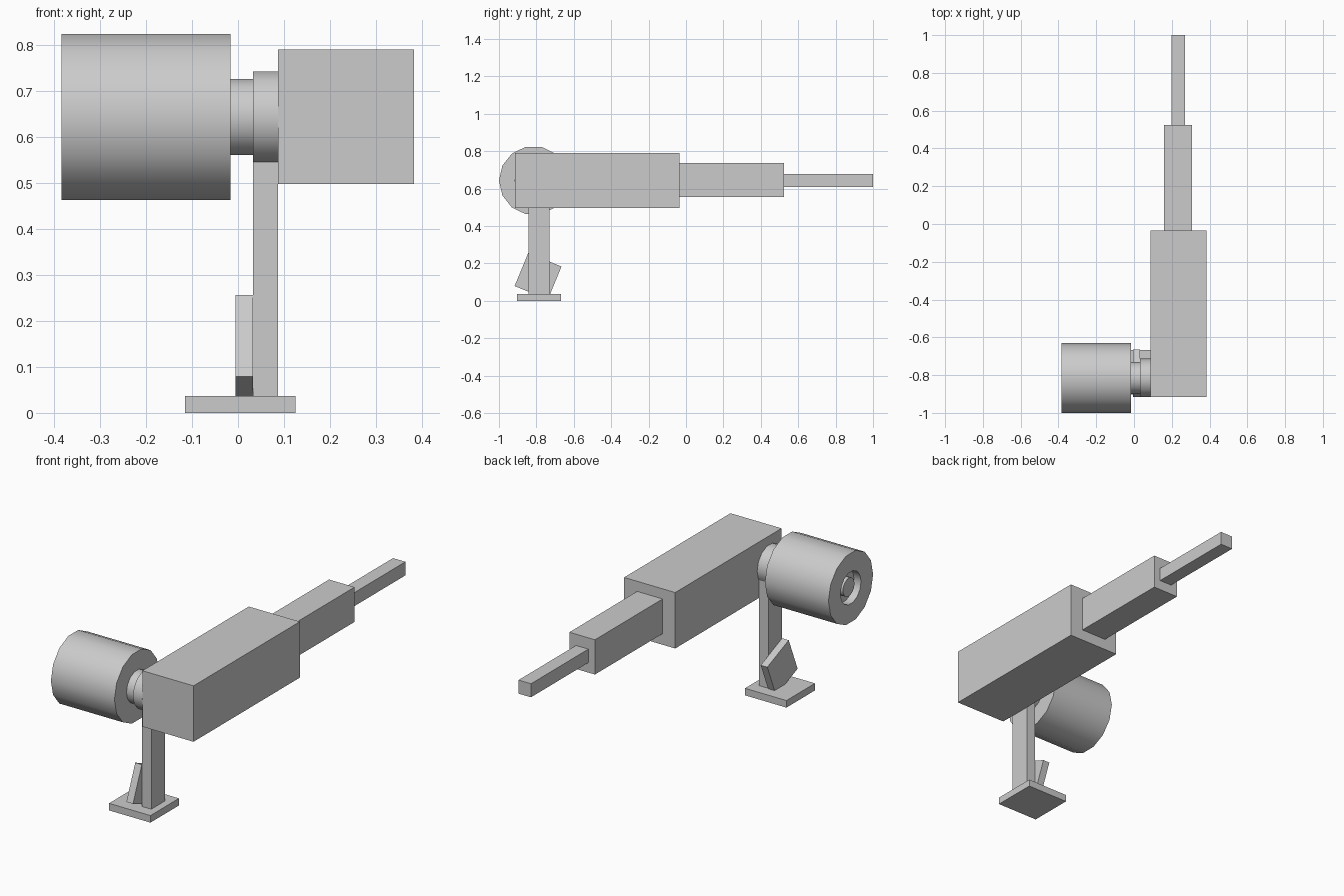
import bpy, bmesh
from math import cos, sin, pi, radians

if "Cube" in bpy.data.objects:
    bpy.data.objects.remove(bpy.data.objects["Cube"])

GREY = (0.6, 0.6, 0.6, 1)
grey = bpy.data.materials.new("plain grey")
grey.use_nodes = True
grey.diffuse_color = GREY
grey.node_tree.nodes["Principled BSDF"].inputs["Base Color"].default_value = GREY

AXIS_Y, AXIS_Z = -0.815, 0.643   # axle that carries the drum
SIDES = 14


def add_object(name, bm):
    bmesh.ops.recalc_face_normals(bm, faces=bm.faces[:])
    mesh = bpy.data.meshes.new(name)
    bm.to_mesh(mesh)
    bm.free()
    mesh.materials.append(grey)
    obj = bpy.data.objects.new(name, mesh)
    bpy.context.collection.objects.link(obj)
    return obj


def box(name, x, y, z):
    """Box from (low, high) ranges on each axis, origin at its centre."""
    bm = bmesh.new()
    bmesh.ops.create_cube(bm, size=1)
    bmesh.ops.scale(bm, vec=[b - a for a, b in (x, y, z)], verts=bm.verts[:])
    obj = add_object(name, bm)
    obj.location = [(a + b) / 2 for a, b in (x, y, z)]
    return obj


def turned(name, profile):
    """Turn (x, radius) points around the axle and cap both ends."""
    bm = bmesh.new()
    rings = []
    for x, r in profile:
        angles = [2 * pi * i / SIDES for i in range(SIDES)]
        rings.append([bm.verts.new((x, r * cos(a), r * sin(a))) for a in angles])
    for a, b in zip(rings, rings[1:]):
        for i in range(SIDES):
            j = (i + 1) % SIDES
            bm.faces.new((a[i], a[j], b[j], b[i]))
    bm.faces.new(rings[0])
    bm.faces.new(rings[-1])
    obj = add_object(name, bm)
    obj.location = (0, AXIS_Y, AXIS_Z)
    bpy.ops.object.select_all(action="DESELECT")
    obj.select_set(True)
    bpy.context.view_layer.objects.active = obj
    bpy.ops.object.shade_smooth_by_angle(angle=radians(30))
    return obj


# Long arm in three stepped sections
box("arm_housing", (0.087, 0.383), (-0.915, -0.035), (0.497, 0.79))
box("arm_middle", (0.16, 0.308), (-0.035, 0.525), (0.555, 0.737))
box("arm_tip", (0.198, 0.27), (0.525, 1.0), (0.607, 0.678))

# Stand
box("base_plate", (-0.115, 0.125), (-0.903, -0.667), (0, 0.037))
box("post", (0.033, 0.087), (-0.842, -0.73), (0.037, 0.66))

# Tilted square pedal beside the post
pedal = box("pedal", (-0.005, 0.033), (-0.887, -0.695), (0.035, 0.227))
pedal.rotation_euler.x = radians(-22.5)

# Drum with a recessed outer end, and the axle parts
turned("drum", [(-0.016, 0.185), (-0.384, 0.185), (-0.384, 0.085), (-0.344, 0.085)])
turned("axle_pin", [(-0.344, 0.048), (-0.372, 0.048)])
turned("axle_neck", [(-0.016, 0.085), (0.033, 0.085)])
turned("axle_collar", [(0.033, 0.102), (0.087, 0.102)])
